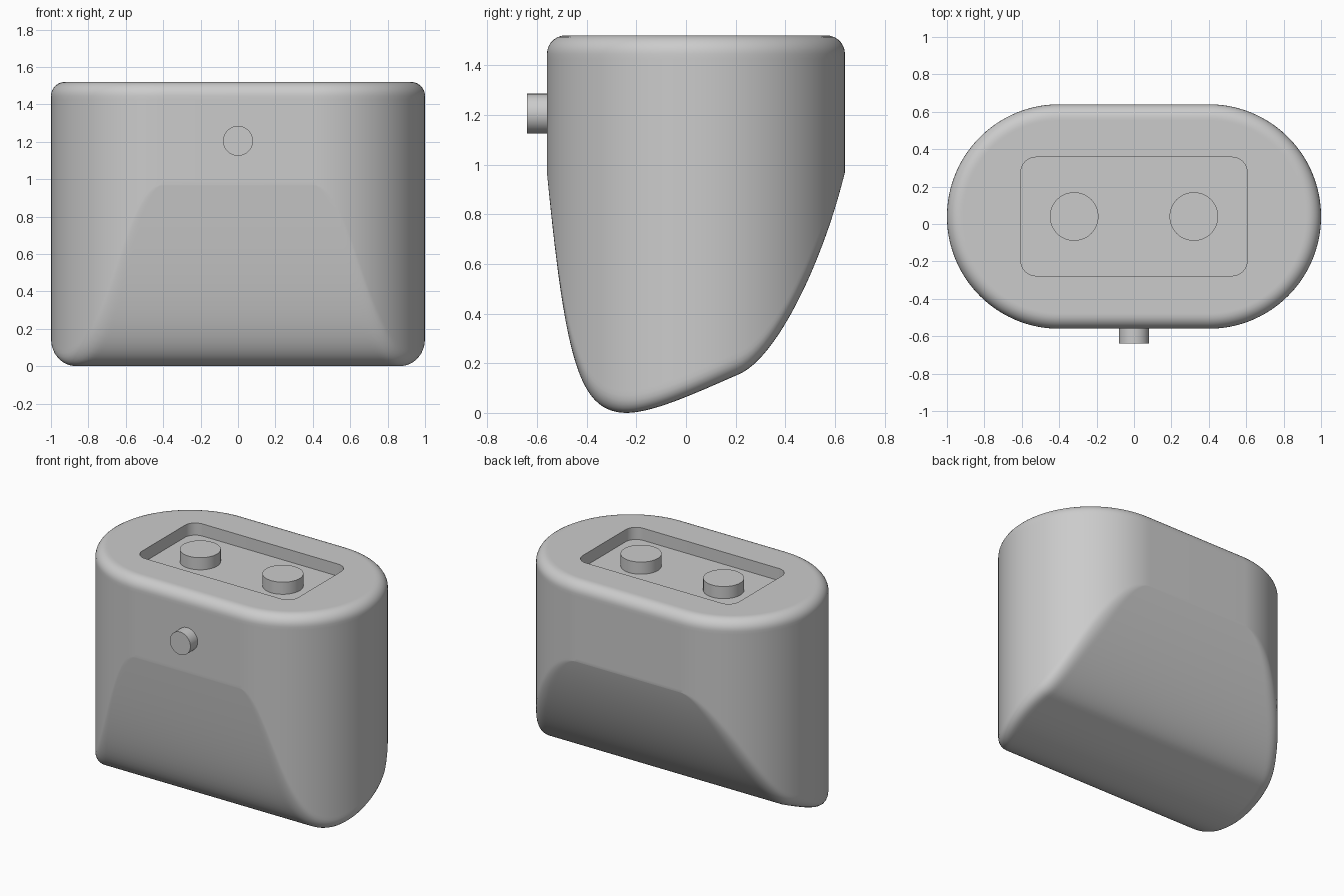
import bpy, bmesh
from math import sin, cos, pi, radians
from mathutils import Vector
from mathutils.geometry import interpolate_bezier

cube = bpy.data.objects.get("Cube")
if cube:
    bpy.data.objects.remove(cube, do_unlink=True)

grey = bpy.data.materials.new("plain grey")
grey.use_nodes = True
grey.diffuse_color = (0.6, 0.6, 0.6, 1)
grey.node_tree.nodes["Principled BSDF"].inputs["Base Color"].default_value = grey.diffuse_color

RADIUS, HALF_FLAT, MID_Y = 0.6, 0.4, 0.04
TOP, ROUND, FILLET = 1.52, 0.075, 0.07
ROWS = 80
DEPTH = 0.085


def finish(bm, name, angle=30):
    bmesh.ops.recalc_face_normals(bm, faces=bm.faces[:])
    mesh = bpy.data.meshes.new(name)
    bm.to_mesh(mesh)
    bm.free()
    mesh.materials.append(grey)
    obj = bpy.data.objects.new(name, mesh)
    bpy.context.collection.objects.link(obj)
    bpy.ops.object.select_all(action='DESELECT')
    obj.select_set(True)
    bpy.context.view_layer.objects.active = obj
    bpy.ops.object.shade_smooth_by_angle(angle=radians(angle))
    return obj


# Underside curve, seen from the side, as y and z
def curve(*pts):
    return interpolate_bezier(*[Vector((y, z, 0)) for y, z in pts], 60)


under = (curve((-0.56, 0.97), (-0.485, 0.2), (-0.43, 0.003), (-0.24, 0))
         + curve((-0.24, 0), (-0.13, 0), (0.05, 0.085), (0.207, 0.153))[1:]
         + curve((0.207, 0.153), (0.36, 0.21), (0.55, 0.6), (0.64, 0.97))[1:])


def under_height(y):
    for a, b in zip(under, under[1:]):
        if y <= b.x:
            return a.y + (b.y - a.y) * max(0, y - a.x) / (b.x - a.x)
    return under[-1].y


# One strip of the body, from the underside over the rim and up to the top
def strip(t):
    def wall(inset, z):
        r = RADIUS - inset
        return Vector((HALF_FLAT + r * sin(t), MID_Y - r * cos(t), z))

    rim = wall(0, under_height(MID_Y - RADIUS * cos(t)))
    ramp = min(1, sin(t) / 0.6)
    r, hold = FILLET * ramp, 0.02 * ramp
    inner, outer = rim - Vector((r, 0, 0)), rim + Vector((0, 0, r))
    soft = interpolate_bezier(inner, inner.lerp(rim, 0.6), outer.lerp(rim, 0.6), outer, 7)
    pts = [inner - Vector((hold, 0, 0))] + soft
    pts += [outer + Vector((0, 0, 0.02)), wall(0, TOP - ROUND - 0.02)]
    for k in range(8):
        a = k / 7 * pi / 2
        pts.append(wall(ROUND * (1 - cos(a)), TOP - ROUND + ROUND * sin(a)))
    pts.append(wall(ROUND + 0.01, TOP))
    return pts


def rounded_rect(half_x, half_y, r, z):
    pts = []
    for k, (sx, sy) in enumerate([(1, 1), (-1, 1), (-1, -1), (1, -1)]):
        for i in range(9):
            a = (k + i / 8) * pi / 2
            pts.append((sx * (half_x - r) + r * cos(a),
                        MID_Y + sy * (half_y - r) + r * sin(a), z))
    return pts


def bridge(bm, a, b):
    n = len(a)
    for i in range(n):
        k = (i + 1) % n
        bm.faces.new((a[i], a[k], b[k], b[i]))


# Body shell
bm = bmesh.new()
strips = [strip(pi * i / ROWS) for i in range(ROWS + 1)]
rings = []
for level in zip(*strips):
    right = [bm.verts.new(p) for p in level]
    left = [bm.verts.new((-p.x, p.y, p.z)) for p in level]
    rings.append(right + left[::-1])
for a, b in zip(rings, rings[1:]):
    bridge(bm, a, b)
base = rings[0]
for i in range(ROWS):
    bm.faces.new((base[i], base[i + 1], base[-2 - i], base[-1 - i]))
bmesh.ops.remove_doubles(bm, verts=bm.verts[:], dist=0.0001)

# Top face with a sunken tray
edges = [e for e in bm.edges if e.is_boundary]
lip = [bm.verts.new(p) for p in rounded_rect(0.605, 0.317, 0.08, TOP)]
floor = [bm.verts.new(p) for p in rounded_rect(0.605, 0.317, 0.08, TOP - DEPTH)]
edges += [bm.edges.new((lip[i - 1], lip[i])) for i in range(len(lip))]
bmesh.ops.triangle_fill(bm, edges=edges, use_beauty=True, normal=(0, 0, 1))
bridge(bm, lip, floor)
bm.faces.new(floor)
body = finish(bm, "body")

# Crisp line where the front and back start to slope
for e in body.data.edges:
    a, b = (body.data.vertices[v].co for v in e.vertices)
    if abs(a.x - b.x) > 0.5 and 0.9 < a.z < 0.98 and abs(abs(a.y - MID_Y) - RADIUS) < 0.001:
        e.use_edge_sharp = True


# Round buttons
def button(name, radius, height, location, tilt=0):
    bm = bmesh.new()
    bmesh.ops.create_cone(bm, cap_ends=True, segments=48, radius1=radius,
                          radius2=radius, depth=height)
    obj = finish(bm, name)
    obj.location = location
    obj.rotation_euler.x = tilt


for side, x in (("left", 0.32), ("right", -0.32)):
    button(side + "_top_button", 0.13, DEPTH, (x, MID_Y, TOP - DEPTH / 2))
button("front_button", 0.08, 0.1, (0, -0.59, 1.205), pi / 2)
